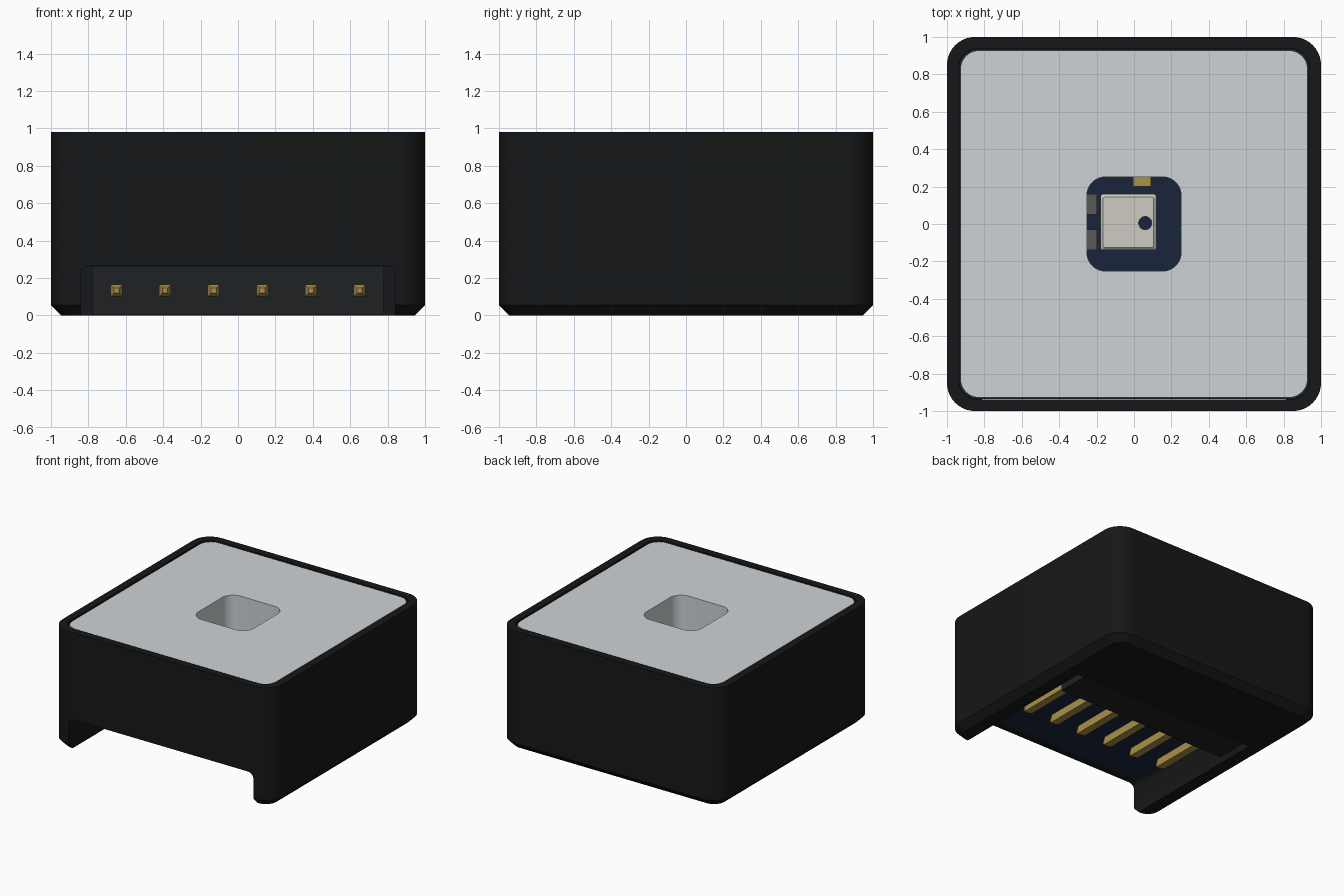
import bpy
from math import cos, sin, pi
from mathutils import Matrix

if "Cube" in bpy.data.objects:
    bpy.data.objects.remove(bpy.data.objects["Cube"])


def material(name, rgb):
    m = bpy.data.materials.new(name)
    m.diffuse_color = (*rgb, 1)
    m.use_nodes = True
    m.node_tree.nodes["Principled BSDF"].inputs["Base Color"].default_value = m.diffuse_color
    return m


BLACK = material("black_plastic", (0.008, 0.0085, 0.009))
DARK = material("header_plastic", (0.014, 0.015, 0.017))
NAVY = material("board_navy", (0.010, 0.018, 0.045))
GOLD = material("gold", (0.40, 0.28, 0.07))
FOAM = material("pale_grey", (0.62, 0.65, 0.67))
CERAMIC = material("ceramic", (0.62, 0.60, 0.55))
GREY = material("component_grey", (0.10, 0.10, 0.10))


def loft(name, rings, mat, centre=(0, 0), seg=10, matrix=None):
    """Solid through rounded rectangles given as (half_x, half_y, radius, z)."""
    verts, n = [], 4 * (seg + 1)
    for hx, hy, r, z in rings:
        for q, (sx, sy) in enumerate([(1, 1), (-1, 1), (-1, -1), (1, -1)]):
            for i in range(seg + 1):
                a = (q + i / seg) * pi / 2
                verts.append((centre[0] + sx * (hx - r) + r * cos(a),
                              centre[1] + sy * (hy - r) + r * sin(a), z))
    faces = [tuple(reversed(range(n)))]
    for k in range(len(rings) - 1):
        for i in range(n):
            j = (i + 1) % n
            faces.append((k * n + i, k * n + j, (k + 1) * n + j, (k + 1) * n + i))
    faces.append(tuple(range((len(rings) - 1) * n, len(rings) * n)))
    me = bpy.data.meshes.new(name)
    me.from_pydata(verts, [], faces)
    if matrix:
        me.transform(matrix)
    me.materials.append(mat)
    ob = bpy.data.objects.new(name, me)
    bpy.context.collection.objects.link(ob)
    return ob


def box(name, x0, x1, y0, y1, z0, z1, mat):
    bpy.ops.mesh.primitive_cube_add(size=1, location=((x0 + x1) / 2, (y0 + y1) / 2, (z0 + z1) / 2))
    ob = bpy.context.object
    ob.name = name
    ob.scale = (x1 - x0, y1 - y0, z1 - z0)
    bpy.ops.object.transform_apply(location=False, rotation=False)
    ob.data.materials.append(mat)
    return ob


def activate(ob):
    bpy.ops.object.select_all(action='DESELECT')
    ob.select_set(True)
    bpy.context.view_layer.objects.active = ob


def cut(ob, cutter):
    activate(ob)
    mod = ob.modifiers.new("cut", 'BOOLEAN')
    mod.operation, mod.solver, mod.object = 'DIFFERENCE', 'EXACT', cutter
    bpy.ops.object.modifier_apply(modifier=mod.name)
    bpy.data.objects.remove(cutter)


def smooth(ob):
    activate(ob)
    bpy.ops.object.shade_smooth_by_angle(angle=pi / 6)


# Housing: chamfered base, open top cavity, connector pocket open to front and below
housing = loft("housing", [(0.945, 0.945, 0.095, 0), (1, 1, 0.15, 0.055), (1, 1, 0.15, 0.98)], BLACK)
cut(housing, loft("cavity_cutter", [(0.938, 0.938, 0.1, 0.26), (0.938, 0.938, 0.1, 1.2)], BLACK))
to_y = Matrix.Rotation(pi / 2, 4, 'X')
cut(housing, loft("pocket_cutter", [(0.84, 0.265, 0.05, -0.345), (0.84, 0.265, 0.05, 1.2)], BLACK, matrix=to_y))
smooth(housing)

# Circuit board inside the cavity
smooth(loft("circuit_board", [(0.936, 0.936, 0.098, 0.26), (0.936, 0.936, 0.098, 0.34)], NAVY))

# Foam block with a square window
foam = loft("foam_block", [(0.928, 0.928, 0.1, 0.37), (0.928, 0.928, 0.1, 0.975)], FOAM)
cut(foam, loft("window_cutter", [(0.252, 0.252, 0.1, 0.2), (0.252, 0.252, 0.1, 1.2)], FOAM))
smooth(foam)

# Sensor chip with a round port
chip = loft("sensor_chip", [(0.15, 0.15, 0.015, 0.34), (0.15, 0.15, 0.015, 0.425), (0.135, 0.135, 0.012, 0.44)],
            CERAMIC, centre=(-0.03, 0.01), seg=4)
cut(chip, loft("port_cutter", [(0.035, 0.035, 0.035, 0.3), (0.035, 0.035, 0.035, 0.6)],
               CERAMIC, centre=(0.06, 0.005)))
smooth(chip)

# Small components beside the chip
box("gold_pad", -0.005, 0.09, 0.2, 0.3, 0.34, 0.36, GOLD)
for i, y in enumerate((-0.085, 0.105)):
    box(f"side_component_{i}", -0.33, -0.198, y - 0.055, y + 0.055, 0.34, 0.365, GREY)

# Connector header and its six tapered pins
box("header_block", -0.78, 0.78, 0.08, 0.34, 0.003, 0.26, DARK)
for i in range(6):
    x = -0.65 + 0.26 * i
    place = Matrix.Translation((x, 0, 0.133)) @ to_y
    loft(f"pin_{i}", [(0.032, 0.032, 0, -0.1), (0.032, 0.032, 0, 0.46), (0.014, 0.014, 0, 0.5)],
         GOLD, seg=1, matrix=place)

# Clean doubled corner points on the square-sided pins
import bmesh
for ob in bpy.data.objects:
    if ob.name.startswith("pin_"):
        bm = bmesh.new()
        bm.from_mesh(ob.data)
        bmesh.ops.remove_doubles(bm, verts=bm.verts, dist=1e-5)
        bm.to_mesh(ob.data)
        bm.free()
